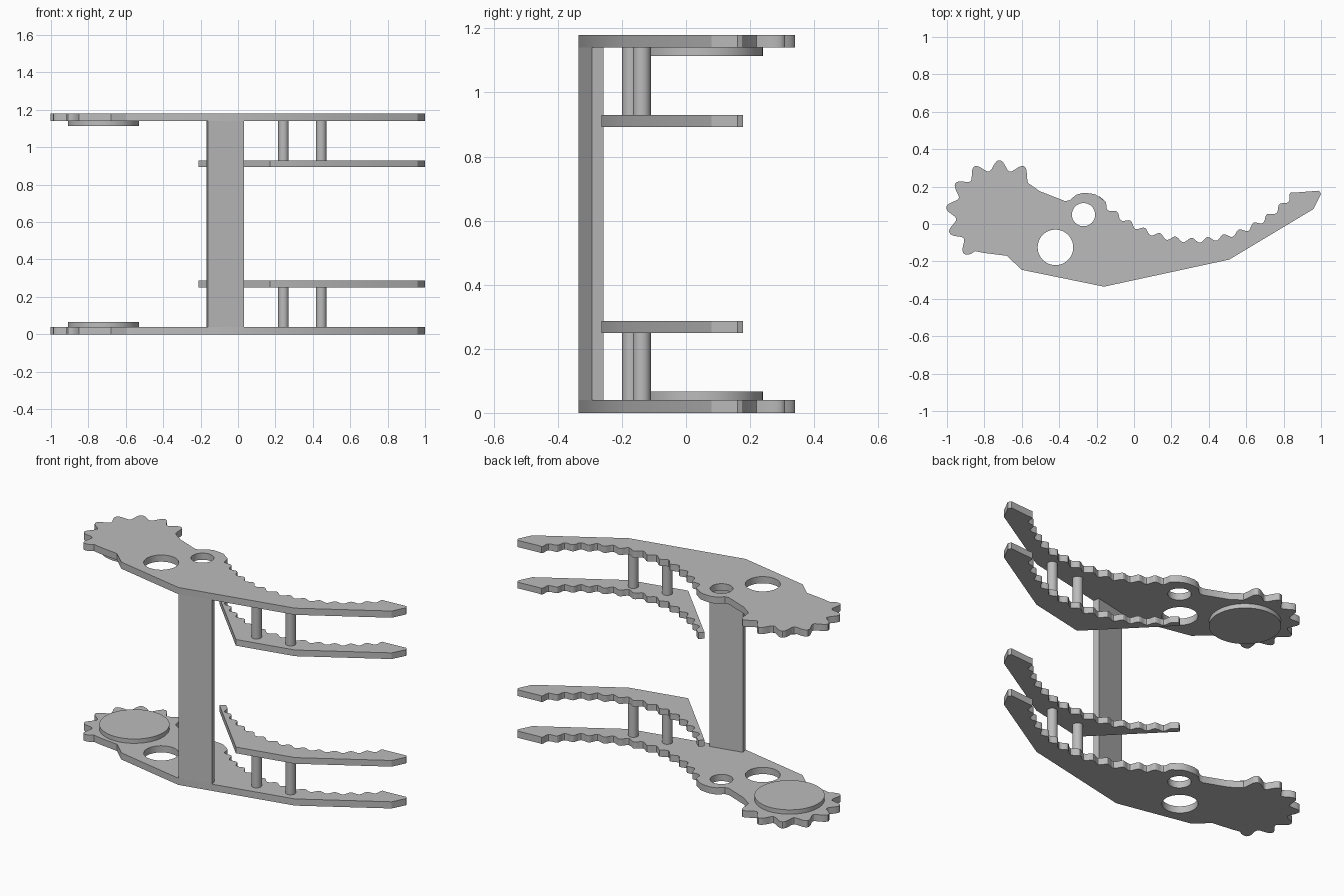
import bpy
from math import sin, cos, radians, pi, atan2

cube = bpy.data.objects.get("Cube")
if cube:
    bpy.data.objects.remove(cube, do_unlink=True)

HEIGHT = 1.18
PLATE = 0.04

grey = bpy.data.materials.new("plain grey")
grey.use_nodes = True
colour = (0.5, 0.5, 0.5, 1)
grey.diffuse_color = colour
grey.node_tree.nodes["Principled BSDF"].inputs["Base Color"].default_value = colour


def arc(cx, cy, radius, start, end, steps):
    """Points along an arc; radius is a function of the angle in degrees."""
    angles = [start + (end - start) * i / steps for i in range(steps + 1)]
    return [(cx + radius(a) * cos(radians(a)), cy + radius(a) * sin(radians(a)))
            for a in angles]


def circle(cx, cy, r, steps=48):
    return arc(cx, cy, lambda a: r, 0, 360, steps)[:-1]


def slab(name, loops, low, high):
    """Extrude a flat outline, with optional hole loops, between two heights."""
    curve = bpy.data.curves.new(name, "CURVE")
    curve.dimensions = "2D"
    curve.fill_mode = "BOTH"
    curve.extrude = (high - low) / 2
    for loop in loops:
        spline = curve.splines.new("POLY")
        spline.points.add(len(loop) - 1)
        for point, (x, y) in zip(spline.points, loop):
            point.co = (x, y, 0, 1)
        spline.use_cyclic_u = True
    obj = bpy.data.objects.new(name, curve)
    bpy.context.collection.objects.link(obj)
    obj.location.z = (low + high) / 2
    bpy.ops.object.select_all(action="DESELECT")
    obj.select_set(True)
    bpy.context.view_layer.objects.active = obj
    bpy.ops.object.convert(target="MESH")
    obj = bpy.context.object
    obj.name = name
    obj.data.materials.clear()
    obj.data.materials.append(grey)
    # Join caps to walls
    bpy.ops.object.mode_set(mode="EDIT")
    bpy.ops.mesh.select_all(action="SELECT")
    bpy.ops.mesh.remove_doubles(threshold=0.0001)
    bpy.ops.mesh.normals_make_consistent(inside=False)
    bpy.ops.object.mode_set(mode="OBJECT")
    bpy.ops.object.shade_smooth_by_angle(angle=radians(30))


# Gear teeth around the pivot
PIVOT = (-0.72, 0.055)
PITCH = 360 / 13
gear = arc(*PIVOT, lambda a: 0.259 + 0.027 * cos(2 * pi * (a - 90) / PITCH),
           53, 235, 90)

# Gripping teeth along the concave jaw edge
FIRST, LAST = 225, 320.3
STEP = (LAST - FIRST) / 13
grip = arc(0.32, 0.597,
           lambda a: 0.684 - 0.013 * cos(2 * pi * (a - FIRST) / STEP),
           LAST, FIRST, 13 * 10)

jaw_tip = [(0.51, -0.19), (0.96, 0.08), (1.0, 0.16), (0.99, 0.178), (0.86, 0.168)]
belly = [(-0.85, -0.145), (-0.80, -0.155), (-0.68, -0.17), (-0.60, -0.245),
         (-0.16, -0.335)]
shoulder = [(-0.206, 0.158), (-0.235, 0.164), (-0.275, 0.166), (-0.31, 0.156),
            (-0.345, 0.126), (-0.37, 0.123), (-0.505, 0.176), (-0.567, 0.22)]

outer = gear + belly + jaw_tip + grip + shoulder
holes = [circle(-0.42, -0.125, 0.095), circle(-0.27, 0.05, 0.062)]
inner = [(-0.21, 0.125), (0.17, -0.263)] + jaw_tip + grip + [(-0.185, 0.148)]

# Each part is repeated, mirrored, in the lower and upper halves
parts = [
    ("claw_plate", [outer] + holes, 0, PLATE),
    ("pivot_disc", [circle(-0.72, 0.05, 0.19, 64)], PLATE, 0.066),
    ("inner_jaw", [inner], 0.25, 0.287),
    ("inner_post", [circle(0.243, -0.171, 0.028, 32)], PLATE, 0.25),
    ("outer_post", [circle(0.445, -0.138, 0.028, 32)], PLATE, 0.25),
]
for name, loops, low, high in parts:
    slab("lower_" + name, loops, low, high)
    slab("upper_" + name, loops, HEIGHT - high, HEIGHT - low)

# Upright column joining the two claw plates, flush with their front edge
corner = (-0.16, -0.335)
turn = atan2(0.145, 0.67)
footprint = [(corner[0] + u * cos(turn) - v * sin(turn),
              corner[1] + u * sin(turn) + v * cos(turn))
             for u, v in ((0, 0), (0.197, 0), (0.197, 0.037), (0, 0.037))]
slab("column", [footprint], PLATE, HEIGHT - PLATE)
